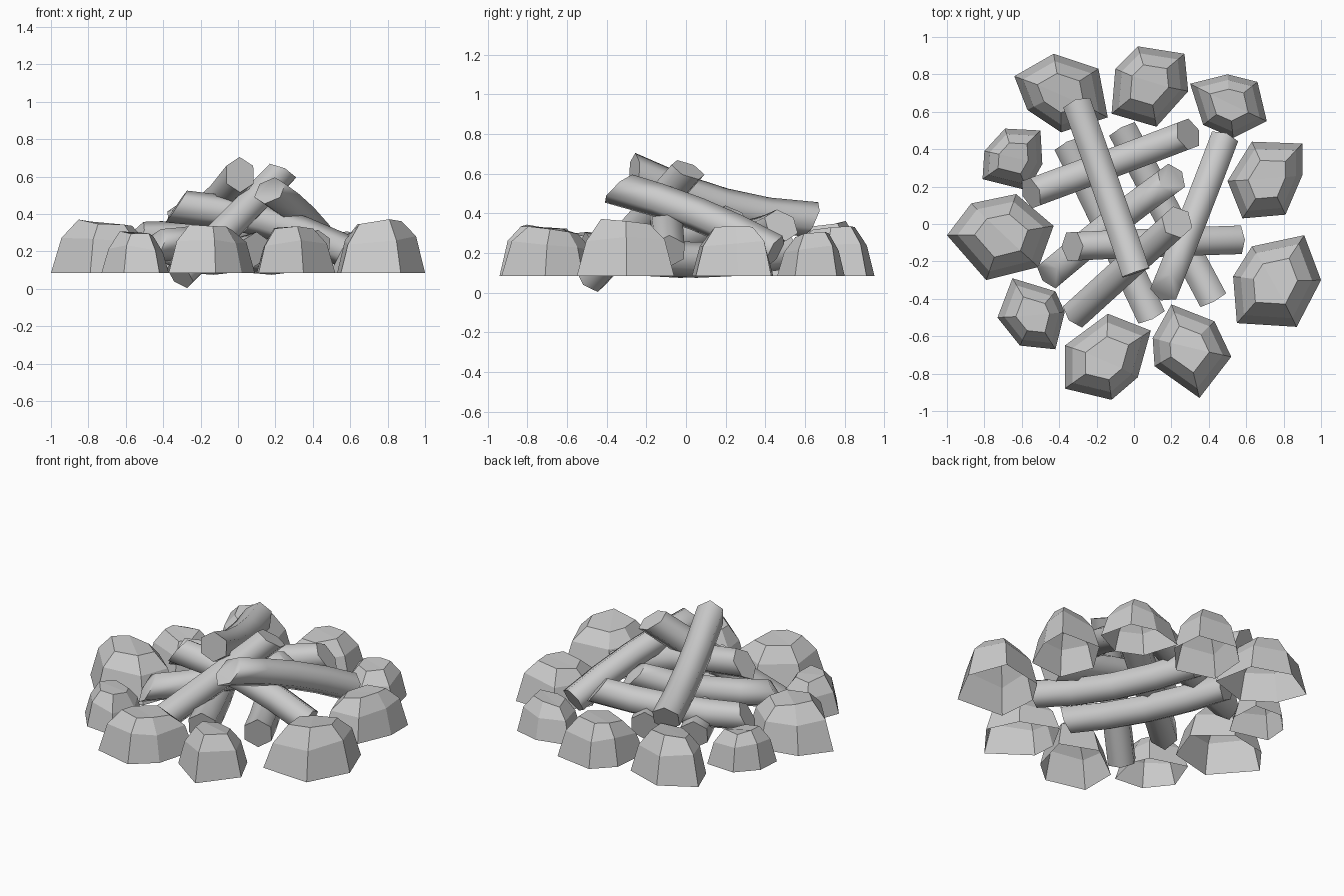
import bpy, bmesh, math, random
from mathutils import Vector

if "Cube" in bpy.data.objects:
    bpy.data.objects.remove(bpy.data.objects["Cube"])

random.seed(4)
BASE = 0.085


def finish(bm, name):
    mesh = bpy.data.meshes.new(name)
    bm.to_mesh(mesh)
    bm.free()
    obj = bpy.data.objects.new(name, mesh)
    bpy.context.collection.objects.link(obj)
    return obj


def bridge(bm, a, b):
    n = len(a)
    for i in range(n):
        j = (i + 1) % n
        bm.faces.new((a[i], a[j], b[j], b[i]))


# Faceted stone, open underneath: base outline, shoulder, smaller top
# whose inner side slopes down towards the fire
def stone(name, outline, top):
    bm = bmesh.new()
    pts = [Vector((x, y, 0)) for x, y in reversed(outline)]
    c = sum(pts, Vector()) / len(pts)
    out = c.normalized()
    h = top - BASE
    rings = []
    for scale, level, slope, jitter in ((1, 0, 0, 0), (0.81, 0.60, 0.06, 0.015), (0.5, 0.93, 0.14, 0.012)):
        ring = []
        for p in pts:
            q = (p - c) * scale
            z = BASE + h * level + slope * q.dot(out) + random.uniform(-jitter, jitter)
            ring.append(bm.verts.new(c + q + Vector((0, 0, z))))
        rings.append(ring)
    bridge(bm, rings[0], rings[1])
    bridge(bm, rings[1], rings[2])
    r = rings[2]
    bm.faces.new(r[:4])
    bm.faces.new((r[0], r[3], r[4], r[5]))
    finish(bm, name)


# Six-sided log swept through three points (slightly bent), capped ends;
# shear slants the start and end caps
def log(name, a, m, b, radius=0.088, shear=(0, 0), sides=6, steps=4):
    a, m, b = Vector(a), Vector(m), Vector(b)
    ctrl = 2 * m - (a + b) / 2
    bm = bmesh.new()
    rings = []
    for k in range(steps + 1):
        t = k / steps
        s = shear[0] if k == 0 else shear[1] if k == steps else 0
        p = a * (1 - t) ** 2 + ctrl * 2 * t * (1 - t) + b * t * t
        d = ((ctrl - a) * (1 - t) + (b - ctrl) * t).normalized()
        u = d.cross(Vector((0, 0, 1))).normalized()
        v = u.cross(d)
        ring = []
        for i in range(sides):
            w = math.tau * (i + 0.5) / sides
            ring.append(bm.verts.new(p + radius * (u * math.cos(w) + (v + d * s) * math.sin(w))))
        rings.append(ring)
    for r0, r1 in zip(rings, rings[1:]):
        bridge(bm, r0, r1)
    bm.faces.new(rings[0])
    bm.faces.new(rings[-1])
    bmesh.ops.recalc_face_normals(bm, faces=bm.faces)
    obj = finish(bm, name)
    bpy.ops.object.select_all(action='DESELECT')
    obj.select_set(True)
    bpy.context.view_layer.objects.active = obj
    bpy.ops.object.shade_smooth_by_angle(angle=math.radians(65))


# Ring of stones
stone("stone_back_left", [(-.43, .91), (-.19, .83), (-.14, .57), (-.39, .49), (-.57, .61), (-.64, .79)], .36)
stone("stone_back", [(.02, .95), (.27, .91), (.29, .71), (.12, .52), (-.12, .59), (-.10, .83)], .34)
stone("stone_back_right", [(.50, .80), (.66, .76), (.71, .55), (.53, .46), (.37, .53), (.30, .75)], .31)
stone("stone_right_rear", [(.63, .44), (.90, .43), (.90, .26), (.81, .05), (.58, .03), (.50, .23)], .34)
stone("stone_right_front", [(.91, -.06), (1, -.30), (.87, -.55), (.55, -.53), (.53, -.28), (.63, -.12)], .37)
stone("stone_front_right", [(.20, -.43), (.43, -.52), (.52, -.71), (.35, -.93), (.11, -.76), (.10, -.61)], .34)
stone("stone_front", [(-.14, -.48), (.09, -.57), (.02, -.82), (-.12, -.94), (-.37, -.88), (-.37, -.65)], .35)
stone("stone_front_left", [(-.65, -.29), (-.42, -.36), (-.37, -.47), (-.42, -.67), (-.61, -.65), (-.73, -.50)], .30)
stone("stone_left", [(-.63, .16), (-.43, -.01), (-.51, -.23), (-.79, -.30), (-1, -.06), (-.87, .11)], .365)
stone("stone_left_rear", [(-.69, .51), (-.50, .50), (-.49, .32), (-.57, .18), (-.81, .24), (-.80, .39)], .31)

# Bottom pair of logs
log("bottom_log_left", (-.35, .42, .20), (-.13, -.03, .165), (.09, -.49, .21), .09, (-.4, .4))
log("bottom_log_right", (-.06, .50, .21), (.18, .05, .165), (.42, -.40, .22), .09, (-.4, .4))
# Crossing pair above them
log("cross_log_rear", (-.55, .165, .27), (-.12, .325, .28), (.29, .48, .34), .09, (.5, -.5))
log("cross_log_front", (-.45, -.27, .23), (-.12, 0, .27), (.20, .24, .37), .088, (.6, -.5))
# Leaning logs piled on top
log("lean_log_side", (-.33, -.12, .44), (.12, -.10, .37), (.555, -.085, .21), .088, (.6, 0))
log("lean_log_right", (.17, -.34, .525), (.33, .06, .395), (.48, .45, .21), .086, (.65, 0))
log("lean_log_front", (-.31, -.48, .075), (-.04, -.235, .345), (.23, .01, .62), .088, (0, -.4))
log("top_log", (.01, -.26, .61), (-.145, .19, .44), (-.30, .63, .37), .088, (-.4, .4))
